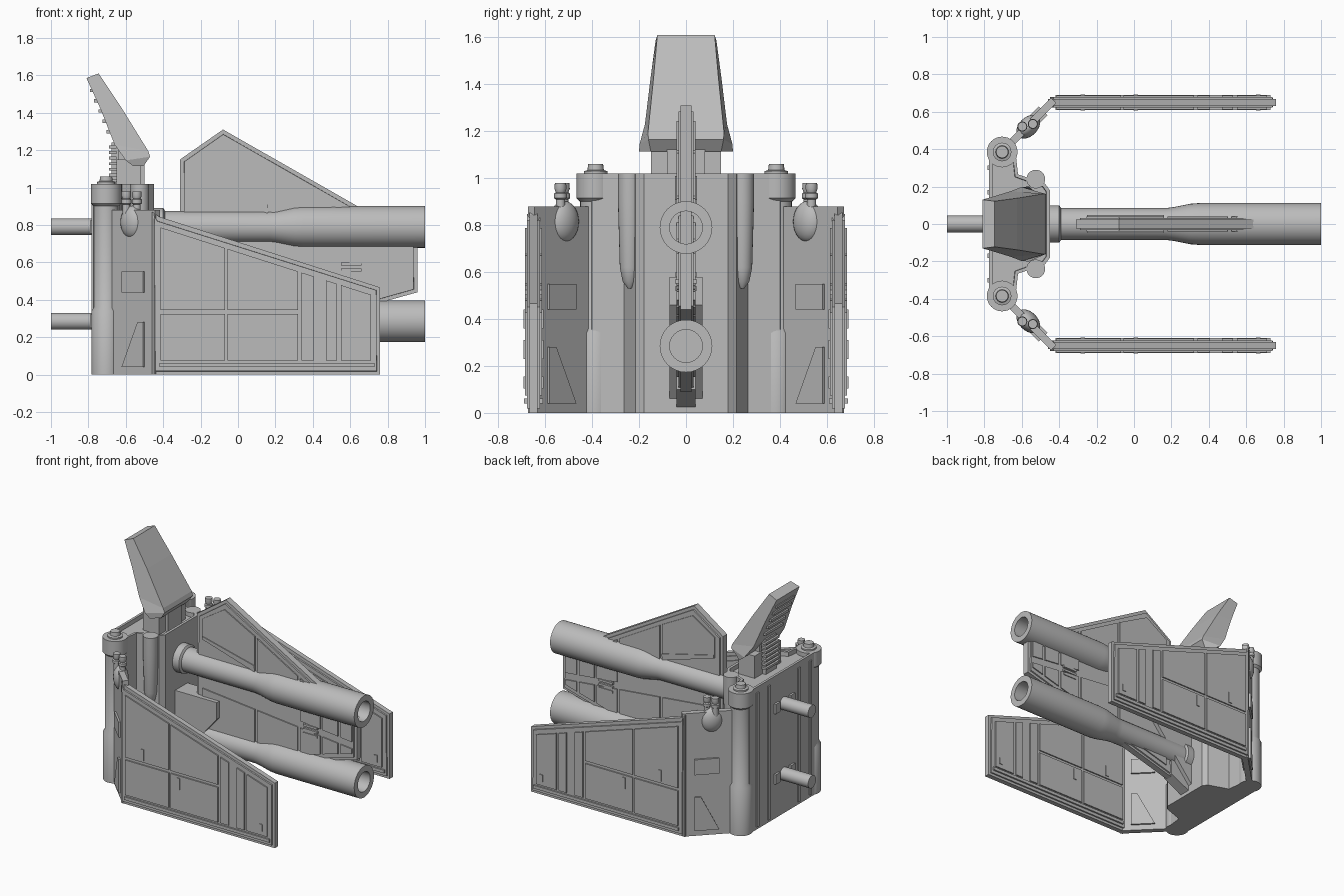
import bpy, bmesh, math
from mathutils import Matrix, Vector

if "Cube" in bpy.data.objects:
    bpy.data.objects.remove(bpy.data.objects["Cube"])

grey = bpy.data.materials.new("hull_grey")
grey.use_nodes = True
GREY = (0.5, 0.5, 0.5, 1)
grey.diffuse_color = GREY
grey.node_tree.nodes["Principled BSDF"].inputs["Base Color"].default_value = GREY


def finish(name, bm, smooth=False):
    bmesh.ops.recalc_face_normals(bm, faces=bm.faces)
    mesh = bpy.data.meshes.new(name)
    bm.to_mesh(mesh)
    bm.free()
    mesh.materials.append(grey)
    ob = bpy.data.objects.new(name, mesh)
    bpy.context.collection.objects.link(ob)
    if smooth:
        bpy.ops.object.select_all(action='DESELECT')
        ob.select_set(True)
        bpy.context.view_layer.objects.active = ob
        bpy.ops.object.shade_smooth_by_angle(angle=math.radians(35))
    return ob


def loft(rings):
    """Skin a list of equal point rings and cap both ends."""
    bm = bmesh.new()
    loops = [[bm.verts.new(p) for p in ring] for ring in rings]
    n = len(loops[0])
    for a, b in zip(loops, loops[1:]):
        for i in range(n):
            j = (i + 1) % n
            bm.faces.new((a[i], a[j], b[j], b[i]))
    bm.faces.new(loops[0])
    bm.faces.new(loops[-1])
    return bm


def side_prism(name, pts, y0, y1, frame=None):
    """Extrude an x-z outline across y, with optional raised framed sides."""
    bm = loft([[(x, y, z) for x, z in pts] for y in (y0, y1)])
    if frame:
        bmesh.ops.recalc_face_normals(bm, faces=bm.faces)
        sides = [f for f in bm.faces if abs(f.normal.y) > 0.9]
        bmesh.ops.inset_individual(bm, faces=sides, thickness=frame)
        bmesh.ops.inset_individual(bm, faces=sides, thickness=0.001, depth=0.01)
    return finish(name, bm)


def plan_prism(name, pts, z0, z1):
    return finish(name, loft([[(x, y, z) for x, y in pts] for z in (z0, z1)]))


def box(name, lo, hi):
    return plan_prism(name, [(lo[0], lo[1]), (hi[0], lo[1]), (hi[0], hi[1]), (lo[0], hi[1])], lo[2], hi[2])


def turned(name, profile, origin, axis='Z', sides=32):
    """Turned part from (distance, radius) pairs along an axis."""
    rings = []
    for t, r in profile:
        ring = []
        for i in range(sides):
            a = 2 * math.pi * i / sides
            c, s = r * math.cos(a), r * math.sin(a)
            p = (c, s, t) if axis == 'Z' else (t, c, s)
            ring.append(Vector(p) + Vector(origin))
        rings.append(ring)
    return finish(name, loft(rings), True)


# Central hull with a recessed deck
half = [(-0.775, 0.385), (-0.705, 0.43), (-0.635, 0.40), (-0.62, 0.265), (-0.475, 0.215), (-0.45, 0.18)]
plan = half + [(x, -y) for x, y in reversed(half)]
bm = loft([[(x, y, z) for x, y in plan] for z in (0, 1.02)])
bmesh.ops.recalc_face_normals(bm, faces=bm.faces)
deck = [f for f in bm.faces if f.normal.z > 0.9]
bmesh.ops.inset_individual(bm, faces=deck, thickness=0.02)
bmesh.ops.inset_individual(bm, faces=deck, thickness=0.002, depth=-0.03)
finish("hull", bm)

# Rear wall strips
for y in (-0.3, -0.17, 0.17, 0.3):
    box("rear_strip", (-0.783, y - 0.012, 0.02), (-0.77, y + 0.012, 0.98))

# Two long barrels, their rear pipes and mounts
for z in (0.79, 0.285):
    turned("barrel", [(-0.46, 0.085), (0.17, 0.085), (0.21, 0.09), (0.3, 0.108), (0.35, 0.112),
                      (1.0, 0.112), (1.0, 0.07), (0.7, 0.07)], (0, 0, z), 'X')
    turned("barrel_collar", [(-0.46, 0.1), (-0.4, 0.1), (-0.39, 0.085)], (0, 0, z), 'X')
    turned("rear_pipe", [(-1.0, 0.045), (-0.76, 0.045)], (0, 0, z), 'X', 24)
    for y in (-0.085, 0.085):
        box("pipe_mount", (-0.79, y - 0.025, z - 0.035), (-0.77, y + 0.025, z + 0.035))


# Central fin between and above the barrels
def fin_top(x):
    return min(1.15 + 0.7 * (x + 0.31), 1.31 - 0.57 * (x + 0.08))


def fin_low(x):
    return 0.44 + 0.277 * (x - 0.96)


side_prism("centre_fin", [(-0.31, fin_low(-0.31)), (-0.31, 1.15), (-0.08, 1.31), (0.96, fin_top(0.96)),
                          (0.96, 0.44)], -0.023, 0.023, 0.025)
for a, b in ((-0.255, 0.16), (0.18, 0.5), (0.52, 0.68), (0.7, 0.82), (0.84, 0.93)):
    tops = [(a, fin_top(a) - 0.055)]
    if a < -0.08 < b:
        tops.append((-0.08, 1.245))
    tops.append((b, fin_top(b) - 0.055))
    side_prism("fin_panel", tops + [(b, 0.91 - 0.3 * b), (a, 0.91 - 0.3 * a)] if b < 0.6 else
               tops + [(b, 0.61 - 0.1 * (b - 0.5)), (a, 0.61 - 0.1 * (a - 0.5))], -0.041, 0.041)
    side_prism("fin_lower_panel", [(a, fin_low(a) + 0.05), (b, fin_low(b) + 0.05),
                                   (b, 0.56 - 0.1 * (b - 0.5)), (a, 0.56 - 0.1 * (a - 0.5))], -0.041, 0.041)
side_prism("fin_diagonal_bar", [(-0.25, 0.99), (-0.25, 1.01), (0.16, 0.91), (0.16, 0.89)], -0.047, 0.047)
for z in (0.53, 0.56, 0.59):
    box("fin_slat", (0.55, -0.047, z - 0.008), (0.66, 0.047, z + 0.008))
side_prism("fin_root", [(-0.46, 0.58), (-0.12, 0.58), (-0.12, 0.46), (-0.46, 0.05)], -0.07, 0.07)
side_prism("fin_keel", [(-0.46, 0.3), (-0.3, 0.3), (-0.3, 0.1), (-0.46, 0.02)], -0.04, 0.04)


# Side wing outline, lower at the front end
def wing_top(x):
    return 0.85 - 0.32 * (x + 0.44)


def across(u, d, s):
    """Point on the slanted plate: u along x, d outward."""
    return (u - 0.707 * d, s * (u + 1.09 + 0.707 * d))


for s in (1, -1):
    # Wing with framed sides and split raised panels
    y = 0.65 * s
    side_prism("wing", [(-0.46, 0), (0.76, 0), (0.76, wing_top(0.76)), (-0.42, wing_top(-0.42)), (-0.46, 0.87)],
               y - 0.018, y + 0.018, 0.025)
    for a, b in ((-0.415, -0.07), (-0.055, 0.32), (0.34, 0.405), (0.47, 0.53), (0.55, 0.71)):
        spans = [(0.075, 0.325), (0.345, None)] if b < 0.33 else [(0.075, None)]
        for lo, hi in spans:
            side_prism("wing_panel", [(a, lo), (b, lo), (b, hi or wing_top(b) - 0.055),
                                      (a, hi or wing_top(a) - 0.055)], y - 0.037, y + 0.037)
    box("wing_sill", (-0.42, y - 0.04, 0.04), (0.73, y + 0.04, 0.062))
    for x, z, h in ((-0.275, 0.4, 0.08), (0.01, 0.27, 0.08), (0.665, 0.13, 0.05)):
        box("wing_latch", (x - 0.012, y - 0.043, z - h / 2), (x + 0.012, y + 0.043, z + h / 2))

    # Slanted plate joining wing to hull
    plan_prism("slanted_plate", [across(u, d, s) for u, d in
               ((-0.68, -0.02), (-0.43, -0.02), (-0.43, 0.02), (-0.68, 0.02))], 0, 0.88)
    for name, shape in (("plate_box", [(-0.6, 0.44), (-0.485, 0.44), (-0.485, 0.55), (-0.6, 0.55)]),
                        ("plate_wedge", [(-0.6, 0.04), (-0.485, 0.04), (-0.485, 0.28), (-0.515, 0.28)])):
        finish(name, loft([[(*across(u, d, s), z) for u, z in shape] for d in (-0.033, 0.033)]))

    # Egg-shaped pod with two short valves
    bm = bmesh.new()
    bmesh.ops.create_uvsphere(bm, u_segments=24, v_segments=14, radius=1, matrix=Matrix.Translation(
        (-0.565, 0.52 * s, 0.815)) @ Matrix.Rotation(s * math.pi / 4, 4, 'Z') @ Matrix.Diagonal((0.075, 0.05, 0.088, 1)))
    finish("pod", bm, True)
    for u, d in ((-0.583, 0.02), (-0.548, -0.01)):
        px, py = across(u, d, s)
        turned("pod_valve", [(0.85, 0.02), (0.91, 0.02), (0.915, 0.027), (0.935, 0.027), (0.94, 0.02),
                             (0.955, 0.026), (0.98, 0.024)], (px, py, 0), sides=16)

    # Corner pillar, cap and beacon
    turned("corner_pillar", [(0, 0.078), (0.34, 0.078), (0.36, 0.066), (0.9, 0.066), (0.915, 0.082),
                             (1.02, 0.082)], (-0.705, 0.385 * s, 0))
    turned("pillar_beacon", [(1.0, 0.05), (1.03, 0.05), (1.035, 0.035), (1.06, 0.032)],
           (-0.705, 0.385 * s, 0), sides=16)

    # Tapered bulge beside the front face
    turned("front_bulge", [(0.53, 0.008), (0.56, 0.03), (0.62, 0.042), (0.9, 0.05), (1.02, 0.05)],
           (-0.525, 0.24 * s, 0), sides=24)

# Neck and ribbed rear column
box("neck", (-0.64, -0.08, 0.98), (-0.5, 0.08, 1.2))
box("neck_base", (-0.65, -0.15, 0.98), (-0.52, 0.15, 1.15))
box("rear_column", (-0.675, -0.06, 0.98), (-0.64, 0.06, 1.24))
for i in range(7):
    box("column_rib", (-0.69, -0.075, 1.03 + i * 0.03), (-0.65, 0.075, 1.045 + i * 0.03))

# Raked head: front edge and rear edge with half widths, bottom to top
stations = [((-0.505, 1.115, 0.15), (-0.56, 1.115, 0.2)), ((-0.47, 1.165, 0.16), (-0.60, 1.145, 0.198)),
            ((-0.48, 1.195, 0.162), (-0.66, 1.23, 0.175)), ((-0.625, 1.43, 0.138), (-0.735, 1.42, 0.152)),
            ((-0.745, 1.61, 0.122), (-0.81, 1.585, 0.13))]
finish("head", loft([[(f[0], -f[2], f[1]), (f[0], f[2], f[1]), (r[0], r[2], r[1]), (r[0], -r[2], r[1])]
                     for f, r in stations]))
for i in range(5):
    x, z = -0.685 - i * 0.022, 1.29 + i * 0.055
    box("head_rib", (x - 0.018, -0.1, z), (x + 0.02, 0.1, z + 0.018))
